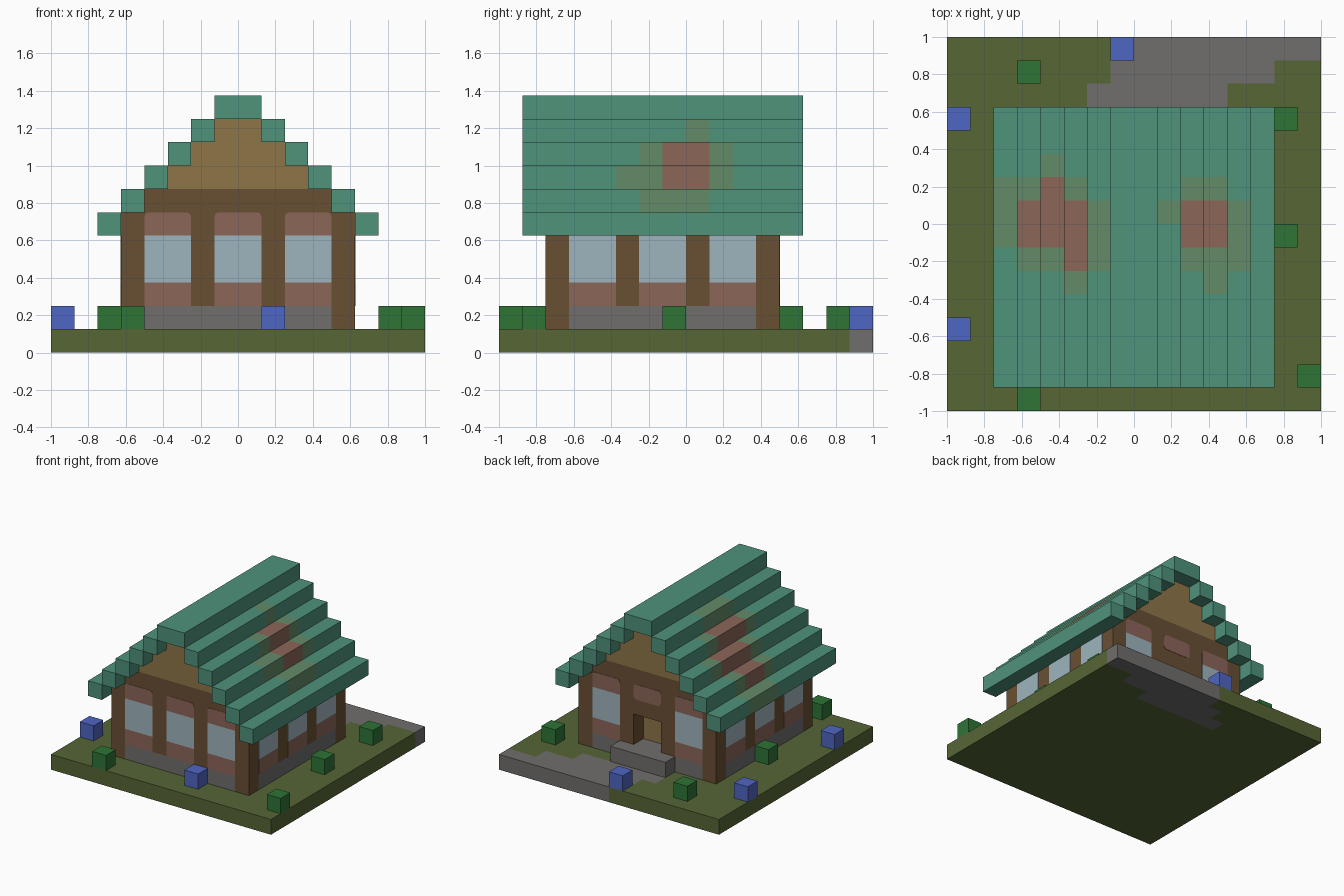
import bpy
import bmesh
from mathutils import Matrix, Vector

U = 0.125  # one block

old = bpy.data.objects.get("Cube")
if old:
    bpy.data.objects.remove(old, do_unlink=True)


def material(name, hex_code):
    rgb = [int(hex_code[i:i + 2], 16) / 255 for i in (0, 2, 4)]
    lin = [c / 12.92 if c <= 0.04045 else ((c + 0.055) / 1.055) ** 2.4 for c in rgb]
    mat = bpy.data.materials.new(name)
    mat.use_nodes = True
    mat.diffuse_color = (*lin, 1)
    bsdf = next(n for n in mat.node_tree.nodes if n.type == "BSDF_PRINCIPLED")
    bsdf.inputs["Base Color"].default_value = (*lin, 1)
    return mat


GRASS = material("grass", "566635")
STONE = material("grey_stone", "706e6d")
WOOD = material("dark_wood", "694f33")
TAN = material("tan_wood", "8e7548")
BRICK = material("brick", "8c6659")
GLASS = material("pale_glass", "9fb5be")
BLUE = material("blue_flower", "4f66c2")
LEAF = material("leaf_green", "2e7436")
TEAL = material("teal_roof", "4f937b")
MOSS = material("moss", "648b69")


def box(name, x, y, z, mats, cuts=(), rule=None, round_axis=None, round_all=False):
    """Block between (low, high) pairs, in block units. cuts: (axis, position)."""
    lo, hi = Vector((x[0], y[0], z[0])) * U, Vector((x[1], y[1], z[1])) * U
    bm = bmesh.new()
    bmesh.ops.create_cube(bm, size=1, matrix=Matrix.Translation((lo + hi) / 2)
                          @ Matrix.Diagonal((*(hi - lo), 1)))
    for axis, pos in cuts:
        normal = Vector((0, 0, 0))
        normal[axis] = 1
        bmesh.ops.bisect_plane(bm, geom=bm.verts[:] + bm.edges[:] + bm.faces[:],
                               plane_co=normal * pos * U, plane_no=normal)
    if round_axis is not None:
        mid = (lo.z + hi.z) / 2
        edges = []
        for e in bm.edges:
            d = e.verts[1].co - e.verts[0].co
            along = abs(d[round_axis]) > 0.99 * d.length
            if along and (round_all or e.verts[0].co.z > mid):
                edges.append(e)
        bmesh.ops.bevel(bm, geom=edges, offset=0.2 * U, segments=3,
                        profile=0.5, affect='EDGES')
    if rule:
        for f in bm.faces:
            f.material_index = rule(f.calc_center_median() / U)
    mesh = bpy.data.meshes.new(name)
    bm.to_mesh(mesh)
    bm.free()
    for m in mats:
        mesh.materials.append(m)
    obj = bpy.data.objects.new(name, mesh)
    bpy.context.collection.objects.link(obj)
    return obj


def panel(name, axis, plane, span, z, mat, arch=False, round_all=False):
    """Thin plate set into a wall whose normal runs along axis."""
    s = 1 if plane > 0 else -1
    depth = sorted((plane - 0.04 * s, plane + 0.02 * s))
    x, y = (depth, span) if axis == 0 else (span, depth)
    box(name, x, y, z, [mat], round_axis=axis if arch else None, round_all=round_all)


def window(name, axis, plane, start, arch=True):
    span = (start, start + 2)
    panel(name + "_brick_sill", axis, plane, span, (2, 3), BRICK)
    panel(name + "_glass", axis, plane, span, (3, 5), GLASS)
    if arch:
        panel(name + "_brick_arch", axis, plane, span, (5, 6), BRICK, True)


# Ground with a stone path leading in from the back corner
PATH = {7: (0, 8.1), 6: (-1, 6), 5: (-2, 4)}


def ground_rule(c):
    row = min(int(c.y // 1), 7)
    return int(row in PATH and PATH[row][0] < c.x < PATH[row][1])


box("ground", (-8, 8), (-8, 8), (0, 1), [GRASS, STONE],
    [(1, row) for row in PATH] + [(0, x) for x in (-2, -1, 0, 4, 6)], ground_rule)

# Foundation and back doorstep
box("foundation_long", (-4, 4), (-6, 4), (1, 2), [STONE])
for s, side in ((1, "left"), (-1, "right")):
    box(side + "_foundation", sorted((4 * s, 5 * s)), (-5, 3), (1, 2), [STONE])
box("doorstep", (-2, 2), (4, 5), (1, 2), [STONE])

# Corner posts and walls
for s, side in ((1, "left"), (-1, "right")):
    wall_x = sorted((4 * s, 5 * s))
    for y, end in ((-6, "front"), (3, "back")):
        box(f"{end}_{side}_post", wall_x, (y, y + 1), (1, 6), [WOOD])
    box(side + "_wall", wall_x, (-5, 3), (2, 6), [WOOD])
    box(side + "_back_wall", sorted((s, 4 * s)), (3, 4), (2, 6), [WOOD])
    for i, y in enumerate((-5, -2, 1)):
        window(f"{side}_window_{i + 1}", 0, 5 * s, y, arch=False)
box("front_wall", (-4, 4), (-6, -5), (2, 6), [WOOD])
box("door_lintel", (-1, 1), (3, 4), (4, 6), [WOOD])
box("door", (-1, 1), (2, 3), (2, 4), [TAN])
box("ceiling_beam", (-4, 4), (-6, 4), (6, 7), [WOOD])

# Front and back windows
for i, x in enumerate((-4, -1, 2)):
    window(f"front_window_{i + 1}", 1, -6, x)
for x, side in ((2, "left"), (-4, "right")):
    window(f"back_{side}_window", 1, 4, x)
panel("door_brick_panel", 1, 4, (-1, 1), (5, 6), BRICK, True, True)

# Stepped gable
for k in range(3):
    box(f"gable_step_{k + 1}", (k - 3, 3 - k), (-6, 4), (7 + k, 8 + k), [TAN])

# Roof courses, with worn patches as (start, end, material slot)
PATCHES = {
    (1, 1): [(-2, 1, 1)],
    (1, 2): [(-3, -1, 1), (-1, 1, 2), (1, 2, 1)],
    (1, 3): [(-2, -1, 1), (-1, 1, 2), (1, 2, 1)],
    (1, 4): [(0, 1, 1)],
    (-1, 0): [(-1, 2, 1)],
    (-1, 1): [(-2, -1, 1), (-1, 1, 2), (1, 2, 1)],
    (-1, 2): [(-2, -1, 1), (-1, 2, 2), (2, 3, 1)],
    (-1, 3): [(-3, -2, 1), (-2, 1, 2), (1, 2, 1)],
    (-1, 4): [(-2, 1, 1)],
}
for s, side in ((1, "left"), (-1, "right")):
    for k in range(5):
        runs = PATCHES.get((s, k), [])
        cuts = [(1, y) for y in sorted({v for r in runs for v in r[:2]})]
        box(f"{side}_roof_course_{k + 1}", sorted(((5 - k) * s, (6 - k) * s)), (-7, 5),
            (5 + k, 6 + k), [TEAL, MOSS, BRICK], cuts,
            lambda c, runs=runs: next((m for a, b, m in runs if a < c.y < b), 0))
box("roof_ridge", (-1, 1), (-7, 5), (10, 11), [TEAL])

# Shrubs and flowers around the house
SHRUBS = [(-5, 6), (6, 4), (6, -1), (7, -7), (-5, -8), (-6, -1)]
FLOWERS = [(-1, 7), (-8, 4), (-8, -5), (1, -7)]
for label, spots, mat in (("shrub", SHRUBS, LEAF), ("flower", FLOWERS, BLUE)):
    for i, (x, y) in enumerate(spots):
        box(f"{label}_{i + 1}", (x, x + 1), (y, y + 1), (1, 2), [mat])
